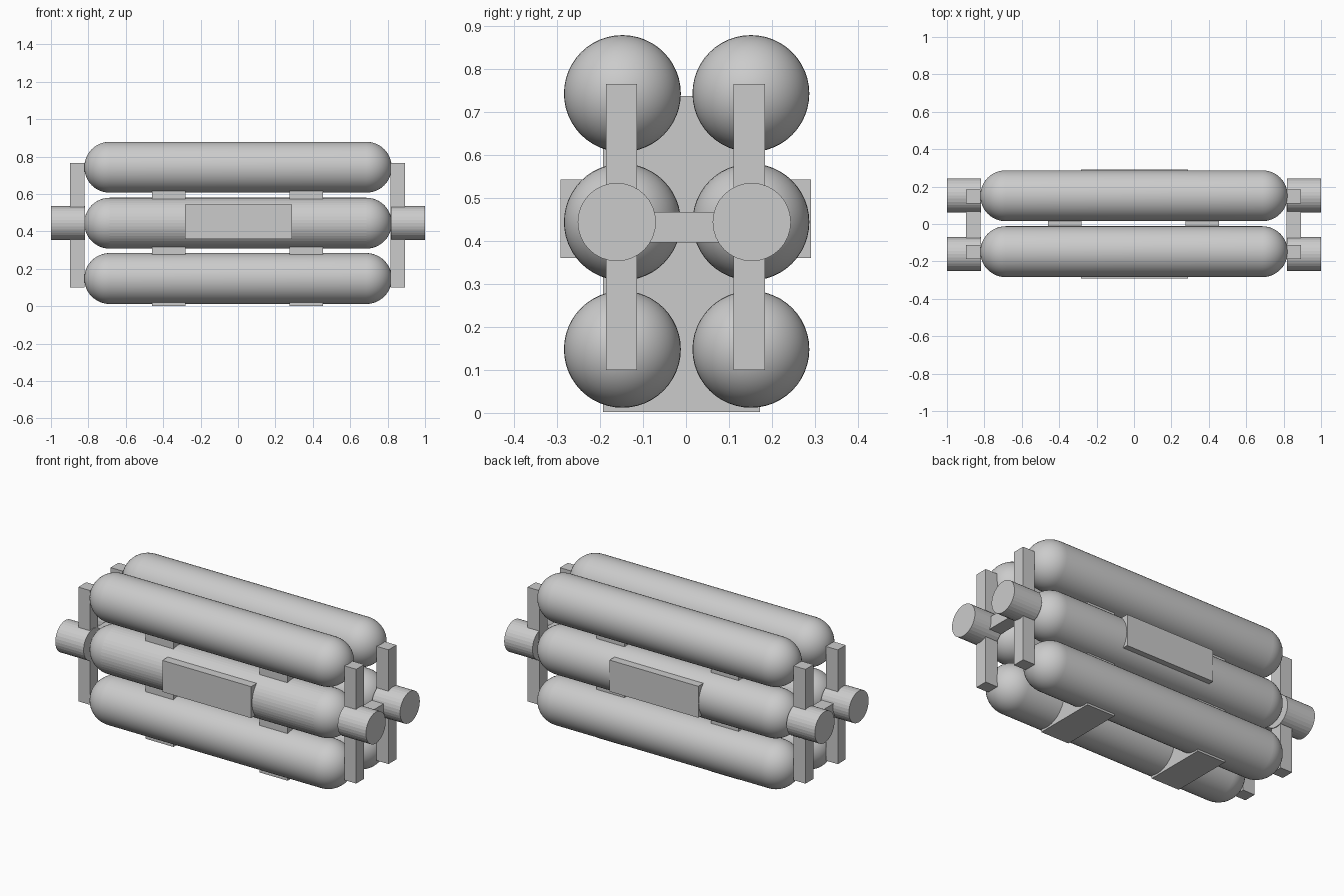
import bpy, bmesh
from math import sin, cos, pi
from mathutils import Matrix

if "Cube" in bpy.data.objects:
    bpy.data.objects.remove(bpy.data.objects["Cube"])

TANK_R, TANK_HALF = 0.136, 0.822
MID_Z = 0.444


def finish(bm, name):
    bmesh.ops.recalc_face_normals(bm, faces=bm.faces)
    mesh = bpy.data.meshes.new(name)
    bm.to_mesh(mesh)
    bm.free()
    obj = bpy.data.objects.new(name, mesh)
    bpy.context.collection.objects.link(obj)
    return obj


def box(name, x, y, z):
    bm = bmesh.new()
    bmesh.ops.create_cube(bm, size=1)
    for v in bm.verts:
        v.co = [(r[0] + r[1]) / 2 + c * (r[1] - r[0]) for r, c in zip((x, y, z), v.co)]
    return finish(bm, name)


def capsule(name, y, z, faceted_barrel=False, segs=48, rings=12):
    # half-circle ended profile, spun around the x axis
    h = TANK_HALF - TANK_R
    right = [(h + TANK_R * sin(a), TANK_R * cos(a))
             for a in (i * pi / 2 / rings for i in range(rings + 1))]
    right[-1] = (TANK_HALF, 0)
    prof = [(-x, r) for x, r in reversed(right)] + right
    bm = bmesh.new()
    vs = [bm.verts.new((x, 0, r)) for x, r in prof]
    es = [bm.edges.new(p) for p in zip(vs, vs[1:])]
    bmesh.ops.spin(bm, geom=vs + es, axis=(1, 0, 0), cent=(0, 0, 0),
                   angle=2 * pi, steps=segs, use_duplicate=False)
    bmesh.ops.remove_doubles(bm, verts=bm.verts, dist=1e-5)
    for f in bm.faces:
        barrel = abs(f.calc_center_median().x) < h - 0.01
        f.smooth = not (barrel and faceted_barrel)
    bmesh.ops.translate(bm, vec=(0, y, z), verts=bm.verts)
    return finish(bm, name)


def rod(name, x0, x1, y, z, r):
    bm = bmesh.new()
    m = Matrix.Translation(((x0 + x1) / 2, y, z)) @ Matrix.Rotation(pi / 2, 4, 'Y')
    bmesh.ops.create_cone(bm, cap_ends=True, segments=32, radius1=r, radius2=r,
                          depth=abs(x1 - x0), matrix=m)
    return finish(bm, name)


# six tanks, two columns of three
for side, y in (("front", -0.148), ("back", 0.151)):
    for level, z in (("lower", 0.148), ("middle", MID_Z), ("upper", 0.743)):
        capsule(f"{side}_{level}_tank", y, z, side == "front" and level == "middle")

# end frames: uprights, cross bars and round couplings
for side, x in (("left", (-0.898, -0.822)), ("right", (0.815, 0.892))):
    s = -1 if side == "left" else 1
    for row, y, cy in (("front", -0.150, -0.161), ("back", 0.147, 0.153)):
        box(f"{side}_{row}_upright", x, (y - 0.0365, y + 0.0365), (0.1, 0.765))
        rod(f"{side}_{row}_coupling", s * 0.818, s * 1.0, cy, MID_Z, 0.091)
    box(f"{side}_cross_bar", x, (-0.125, 0.12), (0.397, 0.468))

# inner braces holding the tanks together
for side, x in (("left", (-0.46, -0.28)), ("right", (0.275, 0.455))):
    box(f"{side}_brace", x, (-0.193, 0.172), (0.002, 0.737))

# flat plates on the outer faces of the middle tanks
for side, y in (("front", (-0.292, -0.2)), ("back", (0.2, 0.291))):
    box(f"{side}_plate", (-0.283, 0.289), y, (0.36, 0.543))
